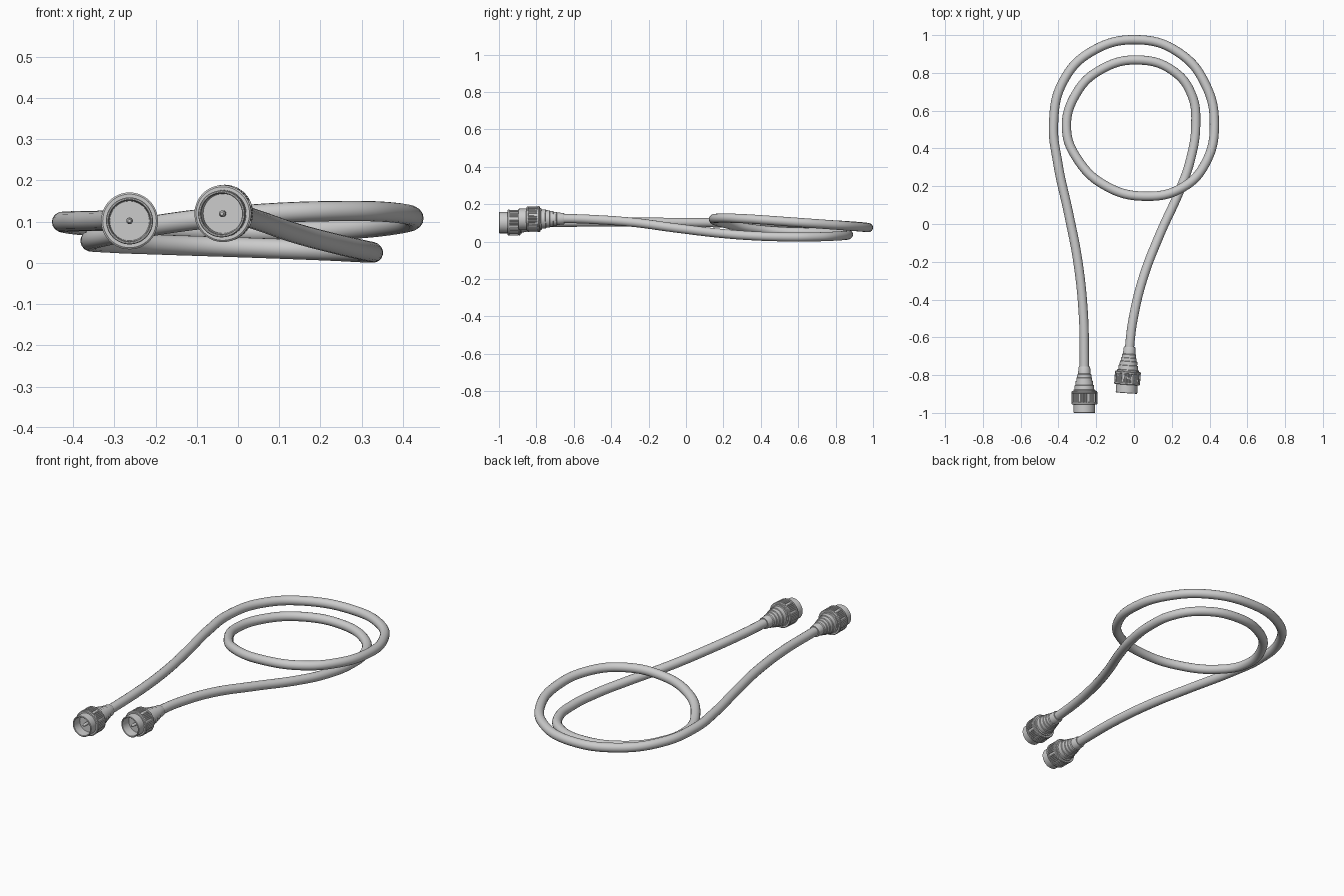
import bpy, bmesh, math
from mathutils import Vector, Matrix

if "Cube" in bpy.data.objects:
    bpy.data.objects.remove(bpy.data.objects["Cube"])

R = 0.0245  # cable radius


def finish(bm, name, matrix):
    bmesh.ops.recalc_face_normals(bm, faces=bm.faces)
    me = bpy.data.meshes.new(name)
    bm.to_mesh(me)
    bm.free()
    ob = bpy.data.objects.new(name, me)
    bpy.context.collection.objects.link(ob)
    ob.matrix_world = matrix
    bpy.ops.object.select_all(action='DESELECT')
    bpy.context.view_layer.objects.active = ob
    ob.select_set(True)
    bpy.ops.object.shade_smooth_by_angle(angle=math.radians(30))
    return ob


def lathe(name, profile, matrix, steps=48):
    """Revolve (radius, height) points around local z."""
    bm = bmesh.new()
    vs = [bm.verts.new((r, 0, t)) for r, t in profile]
    es = [bm.edges.new(p) for p in zip(vs, vs[1:])]
    bmesh.ops.spin(bm, geom=vs + es, cent=(0, 0, 0), axis=(0, 0, 1),
                   angle=math.tau, steps=steps, use_duplicate=False)
    bmesh.ops.remove_doubles(bm, verts=bm.verts, dist=1e-5)
    return finish(bm, name, matrix)


def grip_pads(name, matrix, count=8, ridges=5):
    """Groups of fine ridges around the coupling ring."""
    bm = bmesh.new()
    r0, r1, t0, t1 = 0.060, 0.0685, 0.056, 0.103
    width = math.radians(35)
    for i in range(count):
        mid = math.pi / 2 + i * math.tau / count
        outline = [(r0, mid - width / 2)]
        for k in range(ridges):
            for f, r in ((0.05, 0.0655), (0.3, r1), (0.7, r1), (0.95, 0.0655)):
                outline.append((r, mid + width * ((k + f) / ridges - 0.5)))
        outline.append((r0, mid + width / 2))
        f = bm.faces.new([bm.verts.new((r * math.cos(a), r * math.sin(a), t0))
                          for r, a in outline])
        ext = bmesh.ops.extrude_face_region(bm, geom=[f], use_keep_orig=True)
        bmesh.ops.translate(bm, vec=(0, 0, t1 - t0),
                            verts=[v for v in ext['geom'] if isinstance(v, bmesh.types.BMVert)])
    return finish(bm, name, matrix)


def connector(side, front, back):
    front, back = Vector(front), Vector(back)
    rot = (back - front).to_track_quat('Z', 'Y').to_matrix().to_4x4()
    m = Matrix.Translation(front) @ rot
    # open socket shell with recessed floor
    lathe(side + "_socket_shell", [
        (0, 0.05), (0.048, 0.05), (0.050, 0.002), (0.052, 0), (0.055, 0),
        (0.057, 0.002), (0.057, 0.06), (0, 0.06)], m)
    # contact pin with rounded tip
    lathe(side + "_contact_pin", [
        (0, 0.012), (0.004, 0.013), (0.007, 0.018), (0.008, 0.025), (0.008, 0.052), (0, 0.052)], m, 20)
    # coupling ring with a collar at each end
    lathe(side + "_coupling_ring", [
        (0.055, 0.045), (0.065, 0.045), (0.069, 0.048), (0.069, 0.055), (0.064, 0.057),
        (0.064, 0.102), (0.069, 0.104), (0.069, 0.111), (0.066, 0.115),
        (0.050, 0.115), (0.050, 0.05), (0.055, 0.045)], m)
    grip_pads(side + "_grip_pads", m)
    # stepped strain relief
    lathe(side + "_strain_relief", [
        (0, 0.11), (0.058, 0.11), (0.058, 0.122), (0.052, 0.124), (0.051, 0.146),
        (0.047, 0.148), (0.046, 0.168), (0.042, 0.170), (0.041, 0.186),
        (0.038, 0.188), (0.037, 0.204), (0.033, 0.208), (0.031, 0.240),
        (0.029, 0.245), (0, 0.245)], m)


connector("left", (-0.263, -1.0, 0.102), (-0.263, -0.75, 0.102))
connector("right", (-0.040, -0.895, 0.119), (-0.023, -0.65, 0.123))

# cable centre line: left leg, outer loop, inner loop, right leg
path = [
    (-0.263, -0.80, 0.102), (-0.263, -0.70, 0.103), (-0.268, -0.48, 0.105),
    (-0.297, -0.20, 0.104), (-0.345, 0.05, 0.102), (-0.403, 0.32, 0.101), (-0.426, 0.53, 0.099),
    (-0.38, 0.745, 0.092), (-0.23, 0.91, 0.082), (0.03, 0.975, 0.075),
    (0.245, 0.902, 0.081), (0.378, 0.74, 0.093), (0.4255, 0.53, 0.108),
    (0.38, 0.325, 0.122), (0.26, 0.195, 0.126), (0.055, 0.147, 0.119),
    (-0.155, 0.205, 0.098), (-0.30, 0.345, 0.070), (-0.357, 0.50, 0.055),
    (-0.312, 0.68, 0.049), (-0.18, 0.815, 0.044), (0.03, 0.868, 0.037),
    (0.215, 0.805, 0.030), (0.307, 0.68, 0.0255), (0.327, 0.53, 0.0255),
    (0.30, 0.345, 0.032), (0.243, 0.18, 0.045), (0.137, -0.055, 0.073),
    (0.047, -0.29, 0.104), (-0.004, -0.50, 0.119), (-0.0215, -0.63, 0.1233), (-0.026, -0.70, 0.1222),
]
cu = bpy.data.curves.new("cable", 'CURVE')
cu.dimensions = '3D'
cu.bevel_depth = R
cu.bevel_resolution = 6
cu.resolution_u = 10
cu.use_fill_caps = True
sp = cu.splines.new('BEZIER')
sp.bezier_points.add(len(path) - 1)
for bp, co in zip(sp.bezier_points, path):
    bp.co = co
    bp.handle_left_type = bp.handle_right_type = 'AUTO'
cable = bpy.data.objects.new("cable", cu)
bpy.context.collection.objects.link(cable)
bpy.ops.object.select_all(action='DESELECT')
bpy.context.view_layer.objects.active = cable
cable.select_set(True)
bpy.context.view_layer.update()
bpy.ops.object.convert(target='MESH')
bpy.ops.object.shade_smooth_by_angle(angle=math.radians(40))
